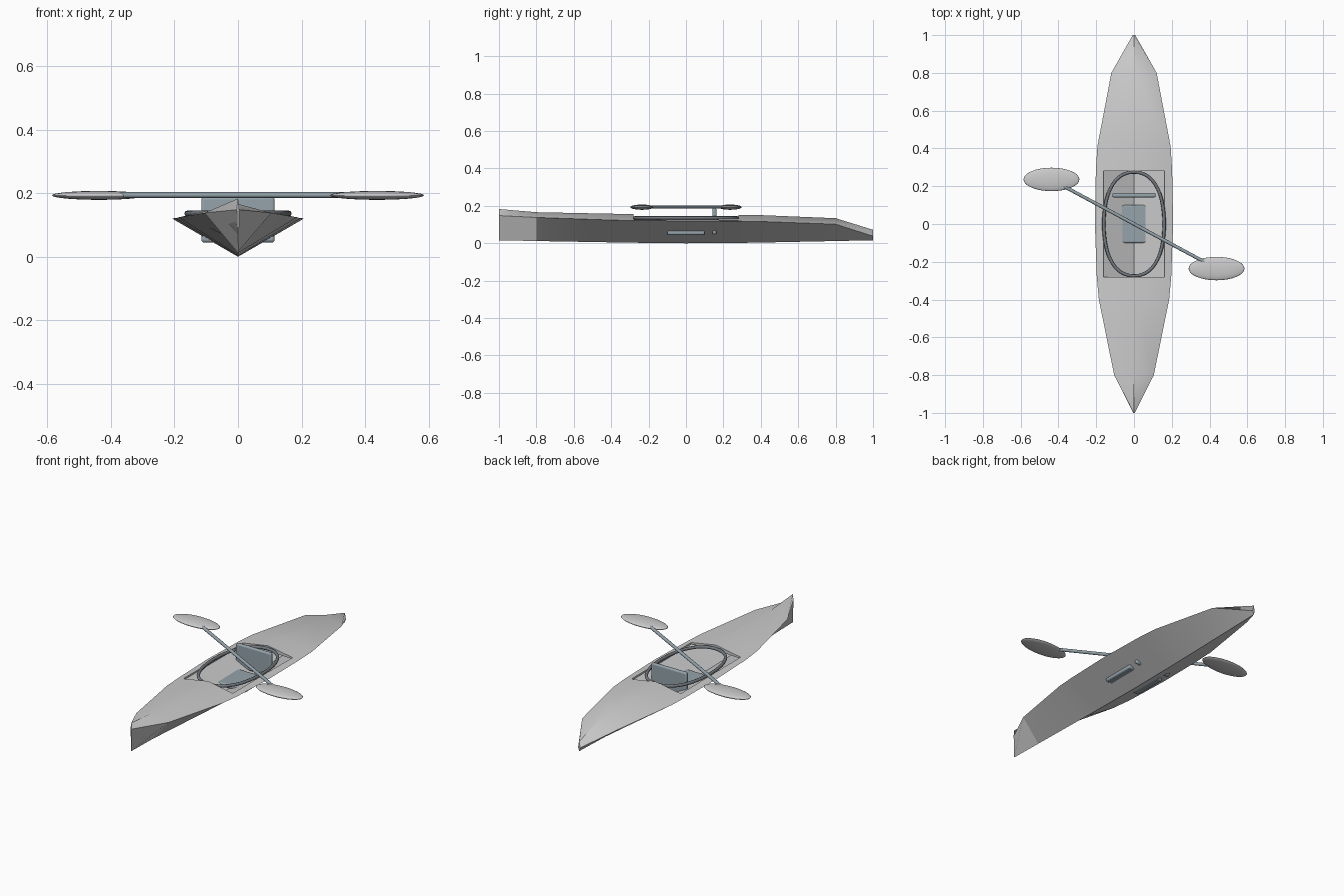
import bpy, bmesh, math
from mathutils import Vector

if "Cube" in bpy.data.objects:
    bpy.data.objects.remove(bpy.data.objects["Cube"])


def material(name, rgb):
    m = bpy.data.materials.new(name)
    m.diffuse_color = (*rgb, 1)
    m.use_nodes = True
    m.node_tree.nodes["Principled BSDF"].inputs["Base Color"].default_value = m.diffuse_color
    return m


SLATE = material("slate", (0.30, 0.37, 0.41))
DARK = material("dark_trim", (0.17, 0.19, 0.21))


def finish(name, mat=None, angle=30):
    ob = bpy.context.object
    ob.name = name
    if mat:
        ob.data.materials.append(mat)
    bpy.ops.object.shade_smooth_by_angle(angle=math.radians(angle))
    return ob


def rounded_box(name, loc, size, bevel, mat):
    bpy.ops.mesh.primitive_cube_add(size=1, location=loc)
    ob = bpy.context.object
    ob.scale = size
    bpy.ops.object.transform_apply(location=False, rotation=False, scale=True)
    mod = ob.modifiers.new("bevel", 'BEVEL')
    mod.width, mod.segments = bevel, 3
    return finish(name, mat)


# Hull stations: y, half width, keel z, gunwale z, ridge z
stations = [
    (-1.0, 0.004, 0.016, 0.148, 0.183),
    (-0.8, 0.105, 0.012, 0.138, 0.166),
    (-0.4, 0.186, 0.005, 0.124, 0.158),
    (-0.28, 0.197, 0.003, 0.121, 0.156),
    (0.0, 0.207, 0.000, 0.120, 0.154),
    (0.28, 0.202, 0.002, 0.118, 0.152),
    (0.41, 0.194, 0.004, 0.116, 0.150),
    (0.8, 0.120, 0.012, 0.102, 0.134),
    (1.0, 0.007, 0.016, 0.038, 0.072),
]
OPEN_X, OPEN_Y, WALL = 0.162, 0.28, 0.03

bm = bmesh.new()
rows = []
for y, w, k, g, r in stations:
    row = {"keel": bm.verts.new((0, y, k)), "ridge": bm.verts.new((0, y, r))}
    cockpit = abs(y) <= OPEN_Y + 0.001
    end = abs(y) > 0.99
    iy = y * 0.94 if end else y
    if end:
        ik, ir, iw = (k + g) / 2, g, 0.01
    else:
        ik, ir, iw = k + 0.036, r - WALL, w - WALL
    if cockpit:
        iw = OPEN_X
    ig = g - 0.003 if not end else g * 0.9
    row["ikeel"] = bm.verts.new((0, iy, ik))
    row["iridge"] = bm.verts.new((0, iy, ir))
    for s in (-1, 1):
        row["gun", s] = bm.verts.new((s * w, y, g))
        row["igun", s] = bm.verts.new((s * iw, iy, ig))
        if cockpit:
            z = g + (r - g) * (1 - OPEN_X / w)
            row["lip", s] = bm.verts.new((s * OPEN_X, y, z))
    rows.append(row)

for a, b in zip(rows, rows[1:]):
    opening = ("lip", 1) in a and ("lip", 1) in b
    for s in (-1, 1):
        def quad(p, q, flip=False):
            f = [a[p], b[p], b[q], a[q]]
            bm.faces.new(f if (s > 0) != flip else f[::-1])
        quad("keel", ("gun", s))
        quad("ikeel", ("igun", s), True)
        if opening:
            quad(("gun", s), ("lip", s))
            quad(("lip", s), ("igun", s))
        else:
            # deck beside the opening keeps its lip vertex
            chain_a = [a["lip", s]] if ("lip", s) in a else []
            chain_b = [b["lip", s]] if ("lip", s) in b else []
            f = [a["gun", s], b["gun", s]] + chain_b + [b["ridge"], a["ridge"]] + chain_a
            bm.faces.new(f if s > 0 else f[::-1])
            quad(("igun", s), "iridge", True)

# Stem and stern closures, then the cockpit end walls
for row, d in ((rows[0], 1), (rows[-1], -1)):
    f = [row["keel"], row["gun", 1], row["ridge"], row["gun", -1]]
    bm.faces.new(f[::d])
for row, d in ((rows[3], -1), (rows[5], 1)):
    for s in (-1, 1):
        f = [row["lip", s], row["ridge"], row["iridge"], row["igun", s]]
        bm.faces.new(f[::d * s])
bmesh.ops.recalc_face_normals(bm, faces=bm.faces)
me = bpy.data.meshes.new("hull")
bm.to_mesh(me)
bm.free()
hull = bpy.data.objects.new("hull", me)
bpy.context.collection.objects.link(hull)
bpy.context.view_layer.objects.active = hull
hull.select_set(True)
finish("hull", angle=25)

# Oval cockpit rim, with an even round section
bpy.ops.curve.primitive_bezier_circle_add(radius=1, location=(0, 0, 0.136))
rim = bpy.context.object
for p in rim.data.splines[0].bezier_points:
    for attr in ("co", "handle_left", "handle_right"):
        v = getattr(p, attr).copy()
        setattr(p, attr, Vector((v.x * 0.16, v.y * 0.275, 0)))
rim.data.bevel_depth = 0.009
rim.data.bevel_resolution = 2
bpy.ops.object.convert(target='MESH')
finish("cockpit_rim", DARK, 60)

# Seat and backrest
rounded_box("seat", (0, 0, 0.056), (0.23, 0.20, 0.022), 0.008, SLATE)
rounded_box("backrest", (0, 0.152, 0.118), (0.23, 0.022, 0.14), 0.008, SLATE)

# Paddle shaft laid across the cockpit
tip = Vector((0.40, -0.215, 0))
bpy.ops.mesh.primitive_cylinder_add(vertices=16, radius=0.009, depth=2 * tip.length,
                                    location=(0, 0, 0.194))
bpy.context.object.rotation_euler = tip.to_track_quat('Z', 'Y').to_euler()
finish("paddle_shaft", SLATE)

# Paddle blades
for s, side in ((1, "right"), (-1, "left")):
    bpy.ops.mesh.primitive_uv_sphere_add(segments=32, ring_count=16, radius=1,
                                         location=(s * 0.437, s * -0.236, 0.193))
    bpy.context.object.scale = (0.148, 0.062, 0.014)
    finish("paddle_blade_" + side)
